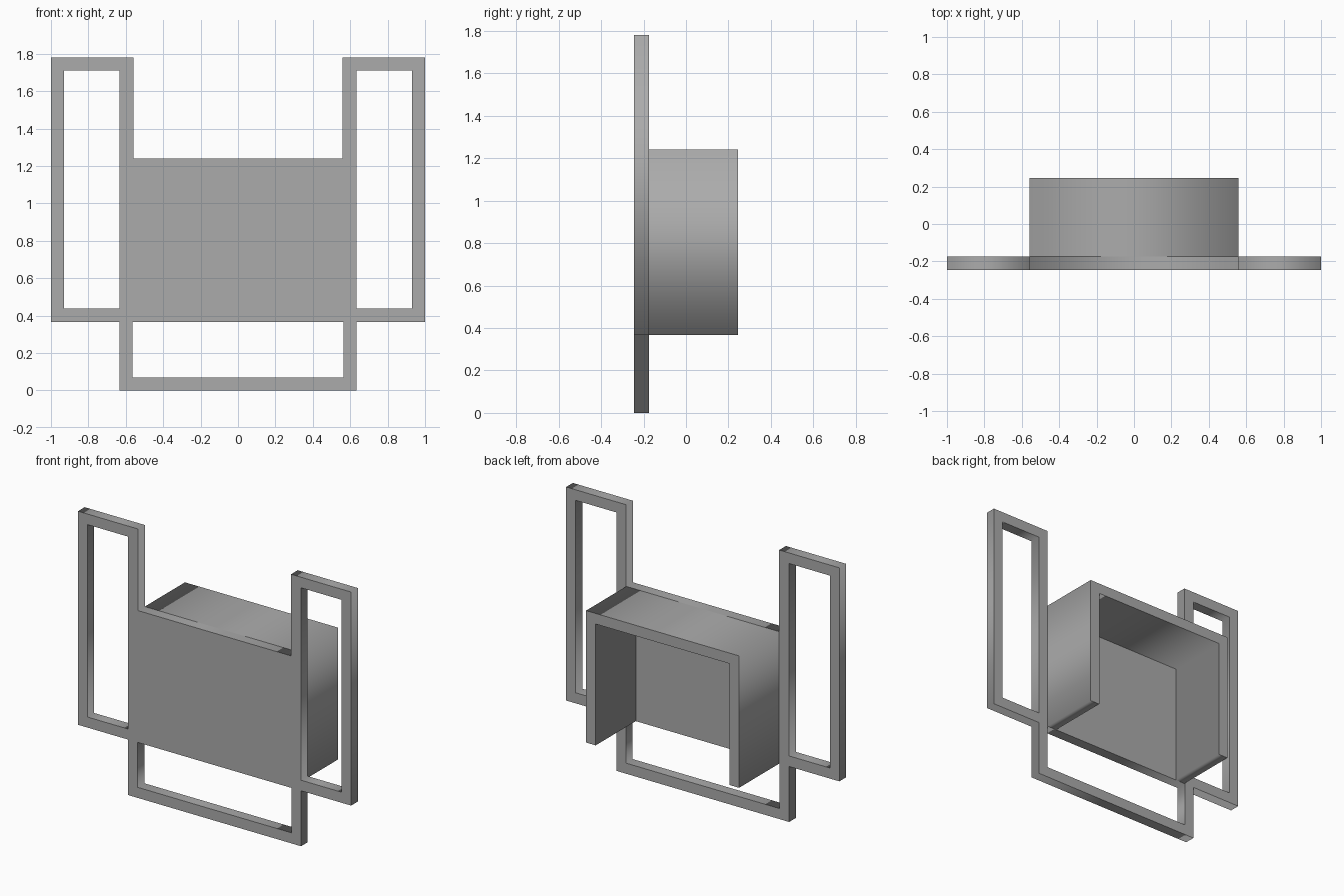
import bpy
import math

if "Cube" in bpy.data.objects:
    bpy.data.objects.remove(bpy.data.objects["Cube"], do_unlink=True)

grey = bpy.data.materials.new("plain grey")
grey.use_nodes = True
colour = (0.41, 0.41, 0.41, 1)
grey.diffuse_color = colour
grey.node_tree.nodes["Principled BSDF"].inputs["Base Color"].default_value = colour

T = 0.07                        # bar and wall thickness
W, TOP = 1.0, 1.78              # half width and full height
POST, POST_IN = 0.633, 0.56     # outer and inner edge of the posts
LOW, SHELF = 0.367, 1.24        # bottom and top of the box
FRONT, BACK = -0.245, 0.245


def mirrored(half):
    """Close a right-hand outline with its mirror image."""
    return half + [(-x, z) for x, z in reversed(half)]


def rect(x0, x1, z0, z1):
    return [(x0, z0), (x1, z0), (x1, z1), (x0, z1)]


def slab(name, loops, y0, y1):
    """Extrude filled x-z outlines (later loops are holes) from y0 to y1."""
    curve = bpy.data.curves.new(name, 'CURVE')
    curve.dimensions = '2D'
    curve.fill_mode = 'BOTH'
    curve.extrude = (y1 - y0) / 2
    for loop in loops:
        spline = curve.splines.new('POLY')
        spline.points.add(len(loop) - 1)
        for point, (x, z) in zip(spline.points, loop):
            point.co = (x, z, 0, 1)
        spline.use_cyclic_u = True
    obj = bpy.data.objects.new(name, curve)
    bpy.context.collection.objects.link(obj)
    obj.location.y = (y0 + y1) / 2
    obj.rotation_euler.x = math.radians(90)
    curve.materials.append(grey)
    bpy.ops.object.select_all(action='DESELECT')
    obj.select_set(True)
    bpy.context.view_layer.objects.active = obj
    bpy.ops.object.convert(target='MESH')


# Front panel with two tall side frames and a low frame below
outline = mirrored([(POST, 0), (POST, LOW), (W, LOW), (W, TOP),
                    (POST_IN, TOP), (POST_IN, SHELF)])
side_hole = rect(POST, W - T, LOW + T, TOP - T)
lower_hole = rect(-POST + T, POST - T, T, LOW)
slab("front_frame", [outline, side_hole, [(-x, z) for x, z in side_hole],
                     lower_hole], FRONT, FRONT + T)

# Hood behind the panel: top and two side walls, open at the back and below
hood = mirrored([(POST_IN - T, SHELF - T), (POST_IN - T, LOW),
                 (POST_IN, LOW), (POST_IN, SHELF)])
slab("rear_hood", [hood], FRONT + T, BACK)
